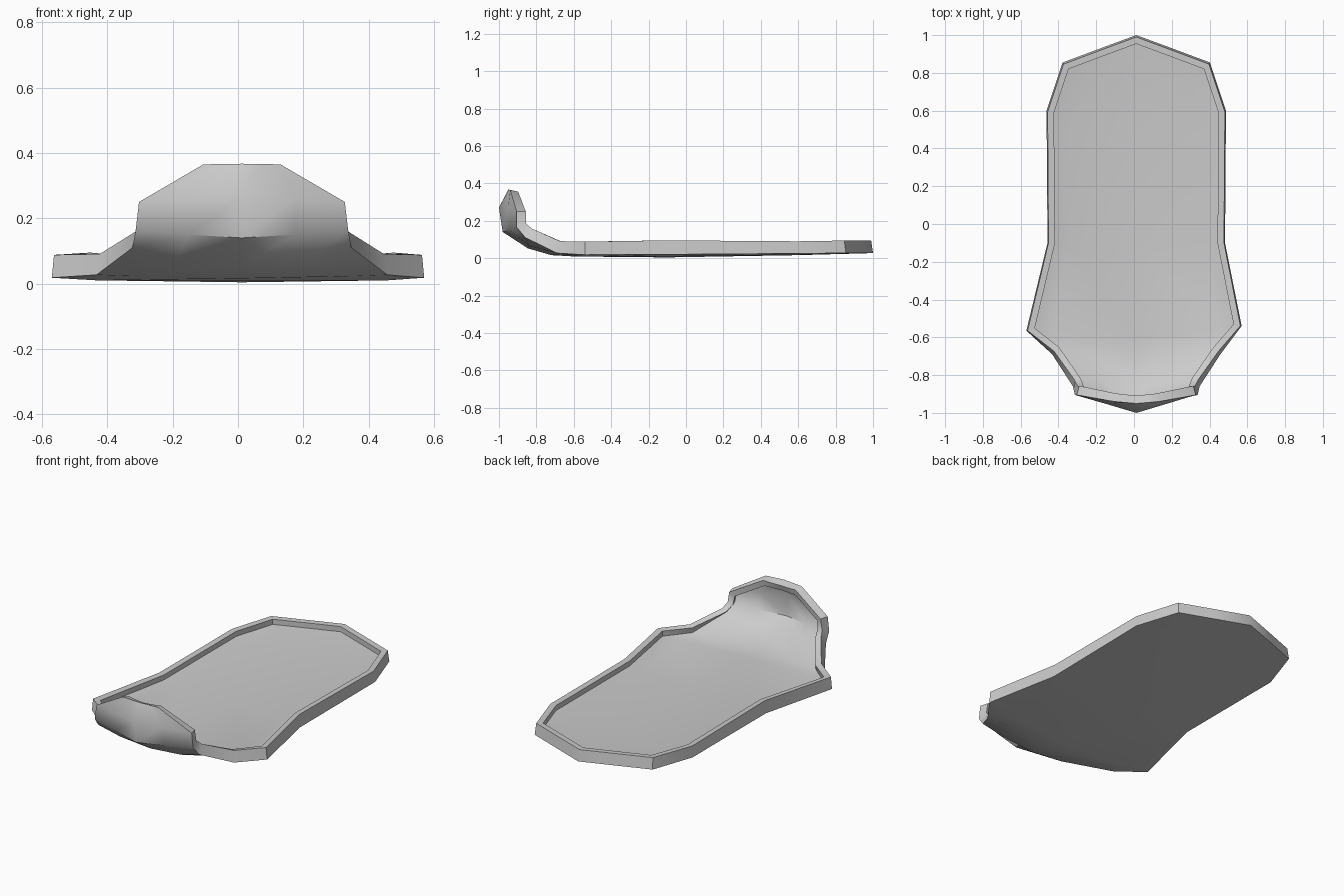
import bpy, bmesh, math
from mathutils import Vector

if "Cube" in bpy.data.objects:
    bpy.data.objects.remove(bpy.data.objects["Cube"])

# Rows of the outer skin, back to front then up the toe:
# (half width, edge y, z, mid factor, mid y, z, centre y, z, rim height)
ROWS = [
    (.390, .855, .027, .5, .928, .027, 1.00, .027, .067),
    (.475, .60, .025, .78, .60, .018, .60, .016, .065),
    (.470, -.10, .020, .78, -.10, .009, -.10, .004, .075),
    (.570, -.552, .018, .78, -.58, .010, -.60, .009, .070),
    (.445, -.69, .027, .70, -.67, .022, -.72, .016, .066),
    (.335, -.86, .110, .60, -.84, .066, -.845, .052, .060),
    (.325, -.905, .165, .5, -.943, .150, -.98, .140, .055),
    (.315, -.905, .250, .5, -.953, .260, -1.00, .270, .050),
    (.118, -.940, .365, .5, -.945, .366, -.95, .367, .045),
]
SHIFT = .012

bm = bmesh.new()

# Outer skin: five points across each row
skin = []
for k, (w, ye, ze, f, ym, zm, yc, zc, h) in enumerate(ROWS):
    pts = [(-w, ye, ze), (-w * f, ym, zm), (0, yc, zc), (w * f, ym, zm), (w, ye, ze)]
    skew = .022 if k == 3 else 0
    skin.append([bm.verts.new((x + SHIFT * (abs(x) < .5), y + skew * x, z))
                 for x, y, z in pts])
for a, b in zip(skin, skin[1:]):
    for i in range(4):
        bm.faces.new((a[i], b[i], b[i + 1], a[i + 1]))
bm.normal_update()
if skin[2][2].normal.z < 0:
    bmesh.ops.reverse_faces(bm, faces=bm.faces[:])
    bm.normal_update()

# Upper skin: raised along the normals on the toe, straight up with a lean elsewhere
upper = []
for k, (r, row) in enumerate(zip(skin, ROWS)):
    lean = Vector((.988 if k < 5 else 1, .99 if k < 3 else 1, 1))
    upper.append([])
    for v in r:
        n = v.normal if k > 3 else Vector((0, 0, 1))
        upper[-1].append(bm.verts.new((v.co + n * row[-1]) * lean))
top_faces = []
for a, b in zip(upper, upper[1:]):
    for i in range(4):
        top_faces.append(bm.faces.new((a[i], b[i], b[i + 1], a[i + 1])))


# Outer wall joins the two boundaries
def loop(g):
    return (g[0] + [r[-1] for r in g[1:]] + g[-1][-2::-1]
            + [r[0] for r in g[-2:0:-1]])


lo, hi = loop(skin), loop(upper)
for i in range(len(lo)):
    j = (i + 1) % len(lo)
    bm.faces.new((lo[i], lo[j], hi[j], hi[i]))
bmesh.ops.recalc_face_normals(bm, faces=bm.faces[:])
bm.normal_update()

# Raised rim: inset the top, then sink the floor behind a steep inner wall
bmesh.ops.inset_region(bm, faces=top_faces, thickness=.034, use_even_offset=True)
bm.normal_update()
bmesh.ops.inset_region(bm, faces=top_faces, thickness=.001, depth=-.031,
                       use_even_offset=True)

# Floor dips in the middle; the recess fades out at the root of the toe
tops = set(top_faces)
for v in {v for f in top_faces for v in f.verts}:
    inner = all(f in tops for f in v.link_faces)
    if inner and v.co.y > -.75:
        v.co.z -= .010
    elif not inner and -.9 < v.co.y < -.75 and v.co.z < .24:
        v.co.z += .022
bmesh.ops.recalc_face_normals(bm, faces=bm.faces[:])

me = bpy.data.meshes.new("rimmed_tray")
bm.to_mesh(me)
bm.free()
tray = bpy.data.objects.new("rimmed_tray", me)
bpy.context.collection.objects.link(tray)
bpy.context.view_layer.objects.active = tray
tray.select_set(True)
bpy.ops.object.shade_smooth_by_angle(angle=math.radians(45))
